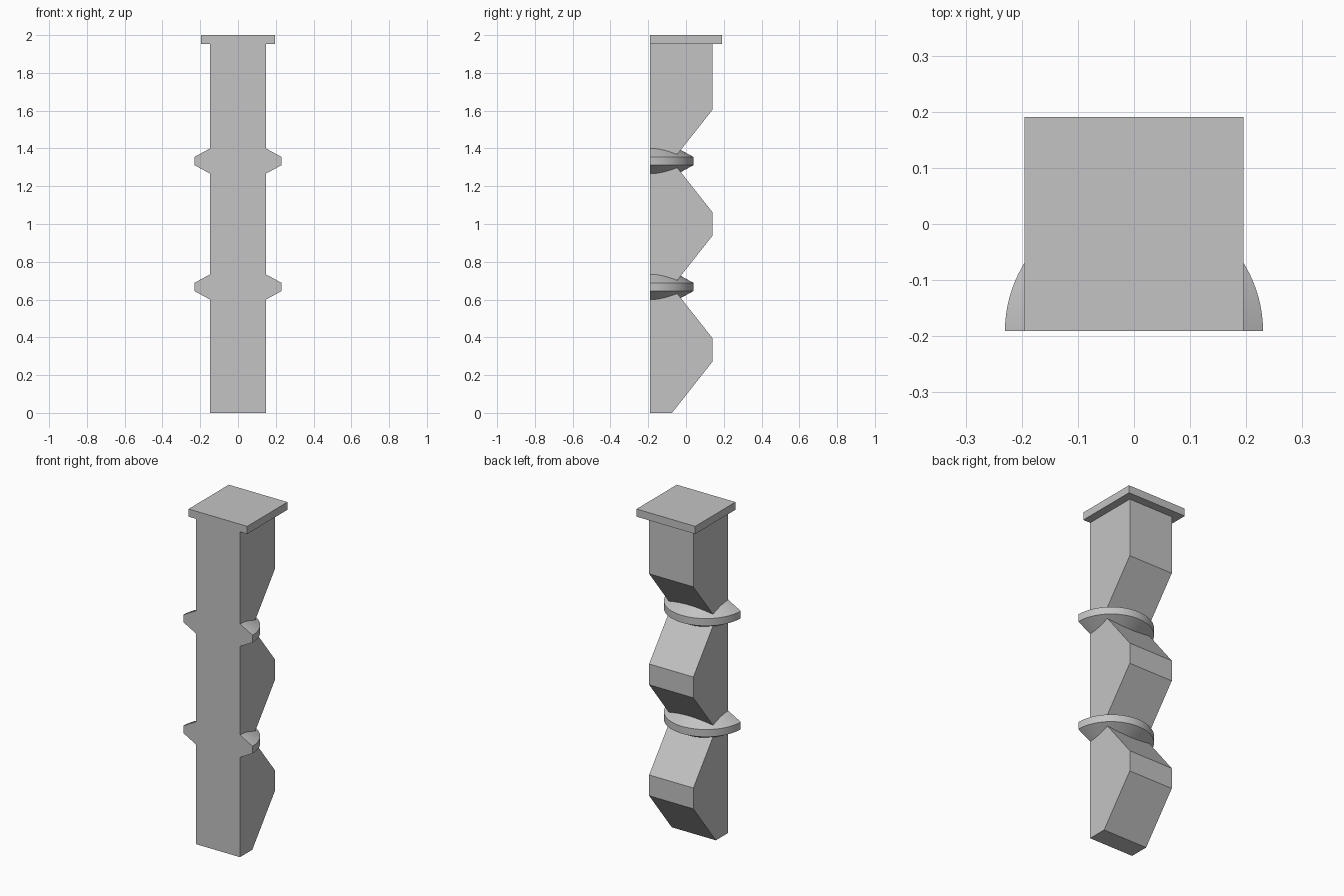
import bpy, bmesh
from math import pi, radians
from mathutils import Matrix

cube = bpy.data.objects.get("Cube")
if cube:
    bpy.data.objects.remove(cube, do_unlink=True)

grey = bpy.data.materials.new("light_grey")
grey.use_nodes = True
colour = (0.55, 0.55, 0.55, 1)
grey.diffuse_color = colour
grey.node_tree.nodes["Principled BSDF"].inputs["Base Color"].default_value = colour

FRONT = -0.191    # flat front plane shared by every part
PERIOD = 2 / 3    # height of one notch-to-notch section


def finish(name, bm):
    bmesh.ops.recalc_face_normals(bm, faces=bm.faces[:])
    mesh = bpy.data.meshes.new(name)
    bm.to_mesh(mesh)
    bm.free()
    mesh.materials.append(grey)
    obj = bpy.data.objects.new(name, mesh)
    bpy.context.collection.objects.link(obj)
    return obj


def extrude_profile(name, profile, half_width):
    """Extrude a (y, z) outline symmetrically along x."""
    bm = bmesh.new()
    face = bm.faces.new([bm.verts.new((-half_width, y, z)) for y, z in profile])
    moved = bmesh.ops.extrude_face_region(bm, geom=[face])["geom"]
    verts = [g for g in moved if isinstance(g, bmesh.types.BMVert)]
    bmesh.ops.translate(bm, verts=verts, vec=(2 * half_width, 0, 0))
    return finish(name, bm)


def half_ring(name, z):
    """Half-round bevelled collar with a flat front."""
    bm = bmesh.new()
    outline = [(0, 0.093), (0.1, 0.093), (0.23, 0.022),
               (0.23, -0.022), (0.1, -0.093), (0, -0.093)]
    verts = [bm.verts.new((r, FRONT, z + h)) for r, h in outline]
    edges = [bm.edges.new(pair) for pair in zip(verts, verts[1:])]
    bmesh.ops.spin(bm, geom=verts + edges, cent=(0, FRONT, z), axis=(0, 0, 1),
                   angle=pi, steps=48)
    bmesh.ops.remove_doubles(bm, verts=bm.verts[:], dist=1e-5)
    rim = [e for e in bm.edges if e.is_boundary]
    bmesh.ops.contextual_create(bm, geom=rim)
    obj = finish(name, bm)
    bpy.ops.object.select_all(action='DESELECT')
    obj.select_set(True)
    bpy.context.view_layer.objects.active = obj
    bpy.ops.object.shade_smooth_by_angle(angle=radians(25))


# Column with notched back
back = []
for i in range(3):
    z = i * PERIOD
    back += [(-0.074, z), (0.14, z + 0.271), (0.14, z + 0.396)]
back[-1] = (0.14, 1.96)
extrude_profile("notched_column", [(FRONT, 0)] + back + [(FRONT, 1.96)], 0.147)

# Collars at the notches
half_ring("lower_collar", PERIOD)
half_ring("upper_collar", 2 * PERIOD)

# Square cap plate
bm = bmesh.new()
bmesh.ops.create_cube(bm, size=1, matrix=Matrix.Translation((0, 0, 1.977))
                      @ Matrix.Diagonal((0.39, 0.382, 0.046, 1)))
finish("top_plate", bm)
